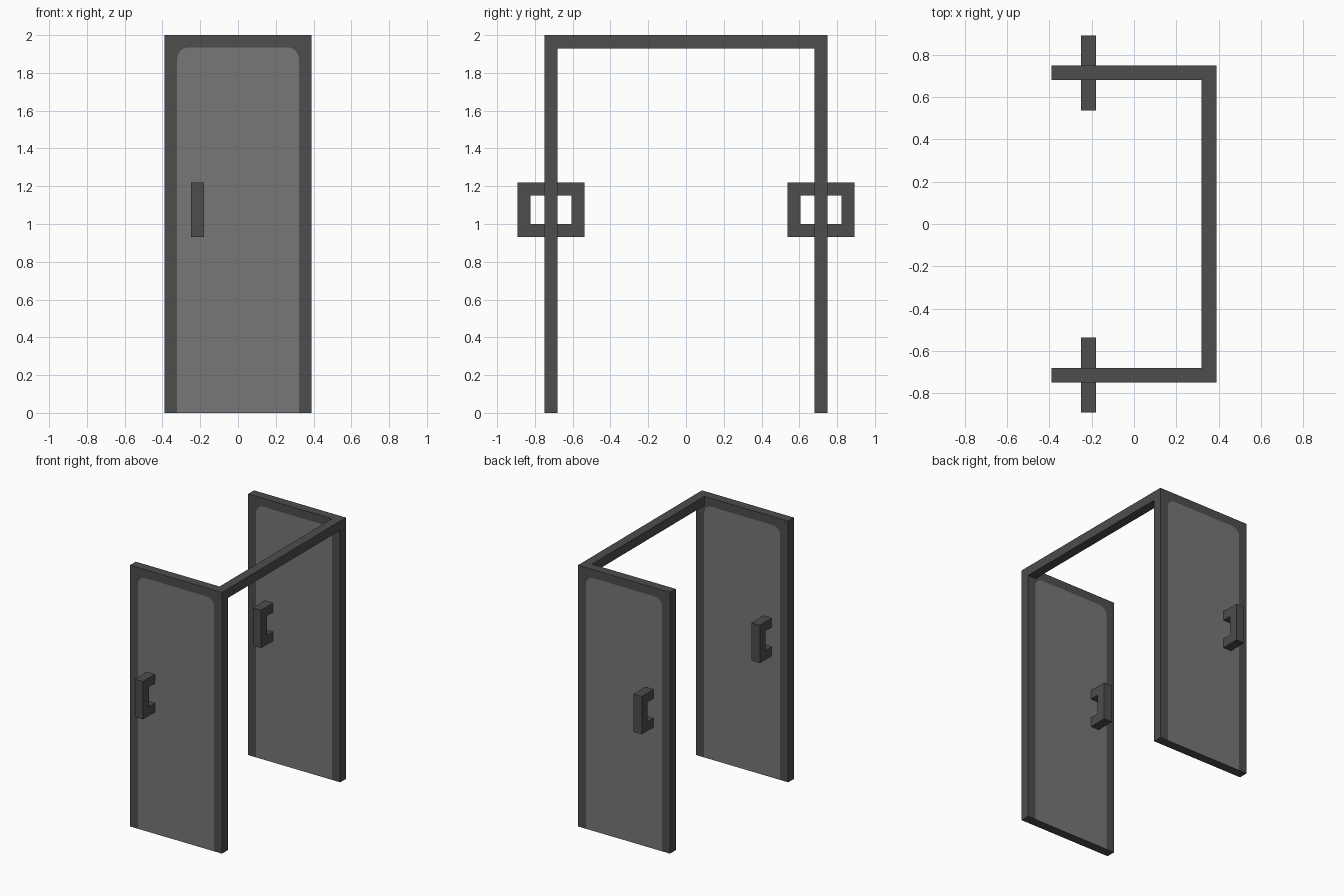
import bpy, bmesh, math

if "Cube" in bpy.data.objects:
    bpy.data.objects.remove(bpy.data.objects["Cube"])


def material(name, v):
    m = bpy.data.materials.new(name)
    m.diffuse_color = (v, v, v, 1)
    m.use_nodes = True
    m.node_tree.nodes["Principled BSDF"].inputs["Base Color"].default_value = m.diffuse_color
    return m


DARK = material("dark grey frame", 0.075)
GLASS = material("mid grey glass", 0.185)


def finish(name, bm, mats):
    bmesh.ops.recalc_face_normals(bm, faces=bm.faces)
    mesh = bpy.data.meshes.new(name)
    bm.to_mesh(mesh)
    bm.free()
    for m in mats:
        mesh.materials.append(m)
    ob = bpy.data.objects.new(name, mesh)
    bpy.context.collection.objects.link(ob)
    return ob


W, H, T = 0.39, 2.0, 0.07          # panel half width, height, thickness
Y_IN, Y_OUT = 0.68, 0.75           # panel faces
GX, GZ, R = 0.322, 1.935, 0.06     # glass half width, top, corner radius


def door_panel(name, s):
    # arched glass outline, from bottom right round to bottom left
    arch = [(GX, 0)]
    for cx, a0 in ((GX - R, 0), (R - GX, 90)):
        for i in range(7):
            a = math.radians(a0 + 15 * i)
            arch.append((cx + R * math.cos(a), GZ - R + R * math.sin(a)))
    arch.append((-GX, 0))
    outer = [(-W, 0), (-W, H), (W, H), (W, 0)]
    bm = bmesh.new()
    rims = []
    for y in (Y_IN, Y_OUT):
        a = [bm.verts.new((x, s * y, z)) for x, z in arch]
        o = [bm.verts.new((x, s * y, z)) for x, z in outer]
        bm.faces.new(a).material_index = 1      # glass
        bm.faces.new(a + o)                     # frame around it
        rims.append(o + [a[0], a[-1]])
    p, q = rims
    for i in range(6):                          # edges of the door
        j = (i + 1) % 6
        bm.faces.new((p[i], p[j], q[j], q[i]))
    finish(name, bm, [DARK, GLASS])


def pull_handle(name, y0, y1):
    # C-shaped grip standing off the panel face
    yi = y1 - math.copysign(T, y1 - y0)
    prof = [(y0, .93), (y1, .93), (y1, 1.22), (y0, 1.22),
            (y0, 1.15), (yi, 1.15), (yi, 1.0), (y0, 1.0)]
    bm = bmesh.new()
    a, b = [[bm.verts.new((x, y, z)) for y, z in prof] for x in (-0.25, -0.18)]
    bm.faces.new(a)
    bm.faces.new(b)
    for i in range(8):
        j = (i + 1) % 8
        if i != 3 and i != 7:                   # ends sit against the panel
            bm.faces.new((a[i], a[j], b[j], b[i]))
    finish(name, bm, [DARK])


for side, s in (("front", -1), ("back", 1)):
    door_panel(side + "_door_panel", s)
    pull_handle(side + "_outer_handle", s * Y_OUT, s * 0.892)
    pull_handle(side + "_inner_handle", s * Y_IN, s * 0.537)

# top rail joining the two doors
bm = bmesh.new()
bmesh.ops.create_cube(bm, size=1)
bmesh.ops.scale(bm, vec=(T, 2 * Y_IN, T), verts=bm.verts)
bmesh.ops.translate(bm, vec=(W - T / 2, 0, H - T / 2), verts=bm.verts)
finish("top_rail", bm, [DARK])
